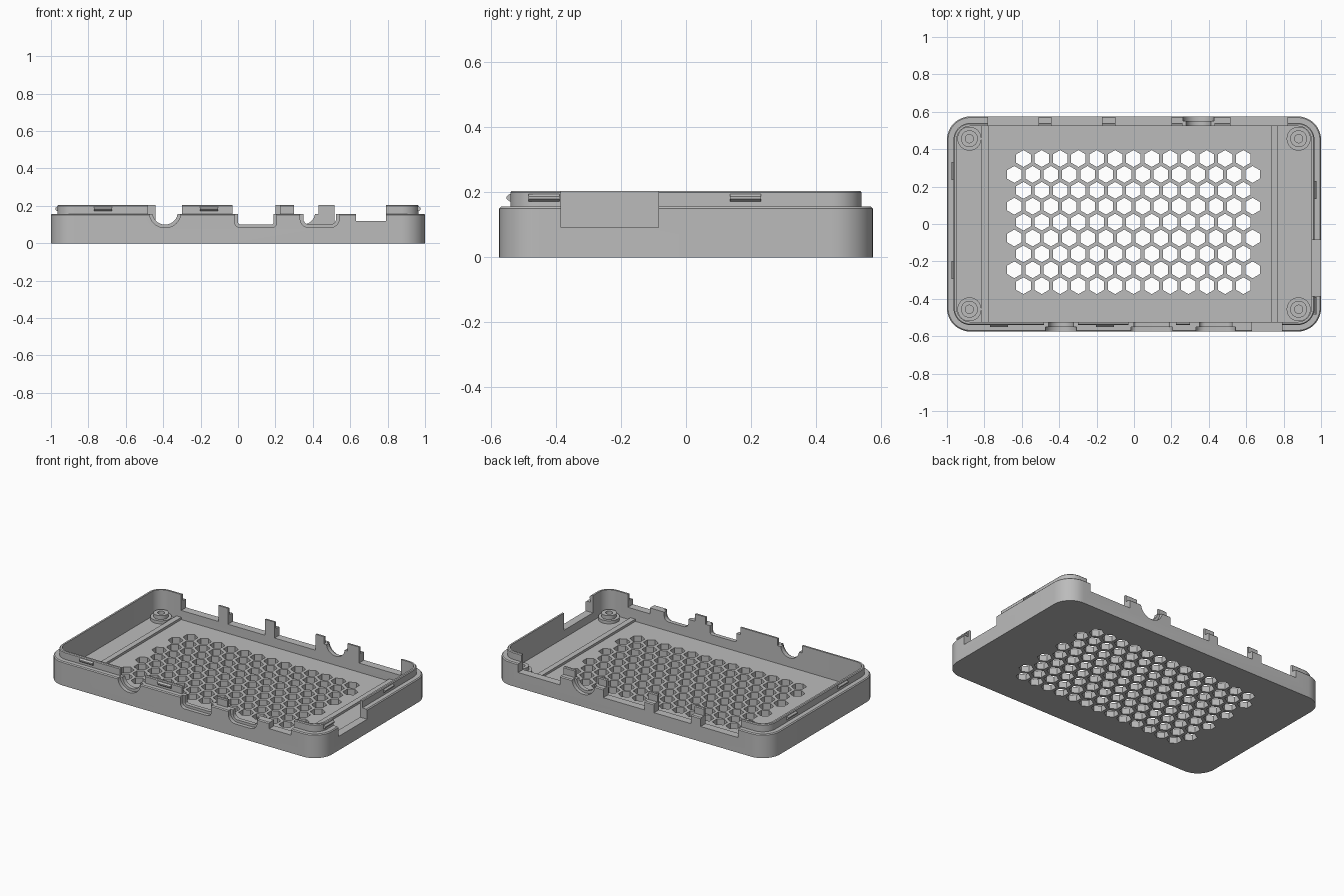
import bpy, bmesh, math
from mathutils import Vector, Matrix

cube = bpy.data.objects.get("Cube")
if cube:
    bpy.data.objects.remove(cube, do_unlink=True)

grey = bpy.data.materials.new("light_grey_plastic")
grey.use_nodes = True
grey.diffuse_color = (0.5, 0.5, 0.5, 1)
grey.node_tree.nodes["Principled BSDF"].inputs["Base Color"].default_value = (0.5, 0.5, 0.5, 1)

FLOOR, RIM, TOP = 0.04, 0.157, 0.205


def finish(name, bm):
    bmesh.ops.recalc_face_normals(bm, faces=bm.faces)
    mesh = bpy.data.meshes.new(name)
    bm.to_mesh(mesh)
    bm.free()
    mesh.materials.append(grey)
    obj = bpy.data.objects.new(name, mesh)
    bpy.context.collection.objects.link(obj)
    return obj


def activate(obj):
    bpy.ops.object.select_all(action='DESELECT')
    obj.select_set(True)
    bpy.context.view_layer.objects.active = obj


def smooth(obj):
    activate(obj)
    bpy.ops.object.shade_smooth_by_angle(angle=math.radians(30))


def cut(obj, bm):
    cutter = finish("cutter", bm)
    cutter.hide_render = True
    mod = obj.modifiers.new("cut", 'BOOLEAN')
    mod.operation, mod.solver, mod.object = 'DIFFERENCE', 'EXACT', cutter
    activate(obj)
    bpy.ops.object.modifier_apply(modifier=mod.name)
    bpy.data.objects.remove(cutter, do_unlink=True)


def loft(bm, rings):
    """Skin a list of point rings and cap both ends."""
    loops = [[bm.verts.new(p) for p in ring] for ring in rings]
    n = len(loops[0])
    for a, b in zip(loops, loops[1:]):
        for i in range(n):
            bm.faces.new((a[i], a[(i + 1) % n], b[(i + 1) % n], b[i]))
    bm.faces.new(loops[0])
    bm.faces.new(loops[-1])


def box(bm, x0, x1, y0, y1, z0, z1):
    corners = [(x0, y0), (x1, y0), (x1, y1), (x0, y1)]
    loft(bm, [[(x, y, z) for x, y in corners] for z in (z0, z1)])


def rounded_rect(hx, hy, r, z, seg=10):
    pts = []
    for k, (sx, sy) in enumerate([(1, 1), (-1, 1), (-1, -1), (1, -1)]):
        for i in range(seg + 1):
            a = math.pi / 2 * (k + i / seg)
            pts.append((sx * (hx - r) + r * math.cos(a), sy * (hy - r) + r * math.sin(a), z))
    return pts


# Tray: outer wall, rim ledge, thin raised lip, cavity
def inset(d, z):
    return rounded_rect(1 - d, 0.575 - d, 0.125 - d, z)


bm = bmesh.new()
loft(bm, [inset(0, 0), inset(0, RIM - 0.006), inset(0.006, RIM), inset(0.035, RIM),
          inset(0.035, TOP - 0.005), inset(0.04, TOP), inset(0.052, TOP), inset(0.052, FLOOR)])
tray = finish("tray", bm)

# Honeycomb vents, alternating rows of 13 and 14
bm = bmesh.new()
for row in range(9):
    count = 13 + row % 2
    for col in range(count):
        cx, cy = (col - (count - 1) / 2) * 0.098 - 0.003, 0.35 - row * 0.085
        ring = [(cx + 0.045 * math.sin(k * math.pi / 3), cy + 0.045 * math.cos(k * math.pi / 3))
                for k in range(6)]
        loft(bm, [[(x, y, z) for x, y in ring] for z in (-0.1, 0.1)])
cut(tray, bm)

# Straight wall openings: x range, y range, lowest height
GAPS = [
    (-0.03, 0.225, -0.7, -0.5, RIM), (0.30, 0.79, -0.7, -0.5, RIM),
    (-0.48, -0.30, -0.7, -0.5, RIM), (0.63, 0.79, -0.7, -0.5, 0.118),
    (0.26, 0.43, 0.5, 0.7, RIM), (0.9, 1.1, -0.385, -0.085, 0.092),
    (-0.78, -0.51, 0.5, 0.7, 0.1), (-0.44, -0.17, 0.5, 0.7, 0.1),
    (-0.10, 0.20, 0.5, 0.7, 0.1), (0.515, 0.82, 0.5, 0.7, 0.1),
]
for x0, x1, y0, y1, z0 in GAPS:
    bm = bmesh.new()
    box(bm, x0, x1, y0, y1, z0, 0.3)
    cut(tray, bm)


# Port openings: a through notch inside a larger shallow recess
def notch(cx, half, bottom, r, y0, y1):
    pts = [(cx - half, 0.3)]
    for k in (0, 1):
        mx = cx + (half - r) * (1 if k else -1)
        for i in range(9):
            a = math.pi * (1 + k / 2 + i / 16)
            pts.append((mx + r * math.cos(a), bottom + r + r * math.sin(a)))
    pts.append((cx + half, 0.3))
    bm = bmesh.new()
    loft(bm, [[(x, y, z) for x, z in pts] for y in (y0, y1)])
    cut(tray, bm)


PORTS = [(-0.39, 0.084, 0.082, -1), (0.095, 0.112, 0.03, -1),
         (0.437, 0.105, 0.05, -1), (0.345, 0.084, 0.082, 1)]
for cx, half, r, side in PORTS:
    notch(cx, half, 0.083, r, side * 0.55, side * 0.7)
    notch(cx, half - 0.017, 0.1, r - 0.017, side * 0.45, side * 0.71)
smooth(tray)

# Floor ribs near both ends
for name, x0 in (("right_floor_rib", -0.815), ("left_floor_rib", 0.735)):
    bm = bmesh.new()
    box(bm, x0, x0 + 0.036, -0.524, 0.524, FLOOR - 0.005, FLOOR + 0.015)
    finish(name, bm)

# Stepped screw bosses with blind holes in the four corners
PROFILE = [(0.064, FLOOR - 0.005), (0.064, 0.06), (0.045, 0.06), (0.045, 0.085),
           (0.022, 0.085), (0.022, 0.045)]
for sx, sy in [(1, 1), (-1, 1), (-1, -1), (1, -1)]:
    bm = bmesh.new()
    loft(bm, [[(sx * 0.88 + r * math.cos(math.tau * i / 32),
                sy * 0.456 + r * math.sin(math.tau * i / 32), z) for i in range(32)]
              for r, z in PROFILE])
    smooth(finish("screw_boss", bm))

# Snap ridges on the lip: position and outward angle
SNAPS = [(-0.722, -0.54, -90), (-0.155, -0.54, -90), (0.965, 0.183, 0),
         (0.965, -0.437, 0), (-0.965, 0.283, 180), (-0.965, -0.247, 180)]
for x, y, angle in SNAPS:
    section = [(-0.004, 0.172), (0.002, 0.172), (0.012, 0.18), (0.012, 0.188),
               (0.002, 0.196), (-0.004, 0.196)]
    bm = bmesh.new()
    loft(bm, [[(d, w, z) for d, z in section] for w in (-0.048, 0.048)])
    place = Matrix.Translation(Vector((x, y, 0))) @ Matrix.Rotation(math.radians(angle), 4, 'Z')
    bm.transform(place)
    finish("snap_ridge", bm)
